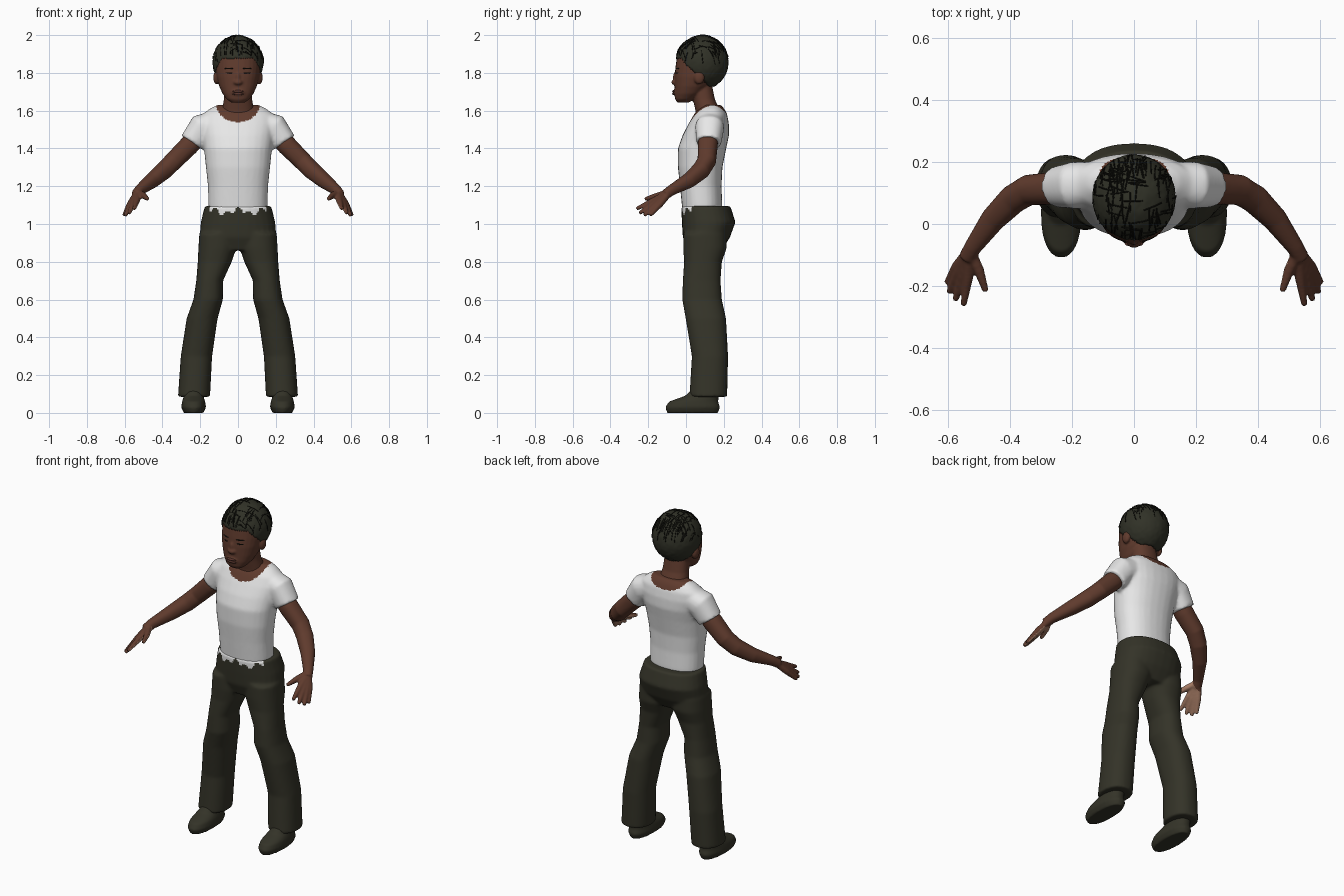
import bpy, bmesh, math, random
from mathutils import Vector, Matrix

random.seed(4)
cube = bpy.data.objects.get("Cube")
if cube:
    bpy.data.objects.remove(cube)


def material(name, rgb):
    m = bpy.data.materials.new(name)
    m.use_nodes = True
    col = (*rgb, 1)
    m.diffuse_color = col
    bsdf = m.node_tree.nodes["Principled BSDF"]
    bsdf.inputs["Base Color"].default_value = col
    bsdf.inputs["Roughness"].default_value = 0.8
    return m


skin = material("brown skin", (0.115, 0.043, 0.026))
palm = material("light palm skin", (0.38, 0.2, 0.13))
lip = material("lip", (0.1, 0.036, 0.026))
white = material("white cotton", (0.85, 0.85, 0.85))
olive = material("dark olive cloth", (0.034, 0.033, 0.021))
hair_col = material("dark hair", (0.03, 0.031, 0.02))
black = material("black", (0.006, 0.006, 0.004))


def power(v, e=0.88):
    return math.copysign(abs(v) ** e, v)


def loft(bm, rows, s=1, along=False, segs=28):
    """Closed tube through rows of x, y, z, rx, ry; rings lie flat or across the path."""
    pts = [Vector((r[0] * s, r[1], r[2])) for r in rows]
    rings = []
    for i, (p, row) in enumerate(zip(pts, rows)):
        rot = Matrix.Identity(3)
        if along:
            t = pts[min(i + 1, len(pts) - 1)] - pts[max(i - 1, 0)]
            rot = t.to_track_quat('Z', 'Y').to_matrix()
        ring = []
        for k in range(segs):
            a = math.tau * k / segs
            v = Vector((power(math.cos(a)) * row[3], power(math.sin(a)) * row[-1], 0))
            ring.append(bm.verts.new(p + rot @ v))
        rings.append(ring)
    for a, b in zip(rings, rings[1:]):
        for k in range(segs):
            n = (k + 1) % segs
            bm.faces.new((a[k], a[n], b[n], b[k]))
    bm.faces.new(rings[0][::-1])
    bm.faces.new(rings[-1])


def ball(bm, centre, radii, turn=0):
    mat = Matrix.Translation(centre) @ Matrix.Rotation(turn, 4, 'Z') @ Matrix.Diagonal((*radii, 1))
    bmesh.ops.create_uvsphere(bm, u_segments=24, v_segments=16, radius=1, matrix=mat)


def finish(bm, name, mats, voxel=0, smooth=4, rule=None):
    """Turn the bmesh into an object, optionally fusing its pieces and colouring by rule."""
    bmesh.ops.recalc_face_normals(bm, faces=bm.faces)
    mesh = bpy.data.meshes.new(name)
    bm.to_mesh(mesh)
    bm.free()
    ob = bpy.data.objects.new(name, mesh)
    bpy.context.collection.objects.link(ob)
    if voxel:
        r = ob.modifiers.new("fuse", 'REMESH')
        r.mode, r.voxel_size = 'VOXEL', voxel
        sm = ob.modifiers.new("relax", 'SMOOTH')
        sm.factor, sm.iterations = 0.5, smooth
        dg = bpy.context.evaluated_depsgraph_get()
        mesh = bpy.data.meshes.new_from_object(ob.evaluated_get(dg))
        ob.modifiers.clear()
        ob.data = mesh
    mesh.materials.clear()
    for m in mats:
        mesh.materials.append(m)
    for f in mesh.polygons:
        f.use_smooth = True
        f.material_index = int(rule(f.center, f.normal)) if rule else 0
    return ob


SIDES = (("left", 1), ("right", -1))

# Shirt: torso and short sleeves, with a scooped neckline
bm = bmesh.new()
loft(bm, [(0, .085, 1.03, .15, .1), (0, .085, 1.1, .157, .107), (0, .078, 1.2, .159, .11),
          (0, .075, 1.3, .17, .118), (0, .085, 1.4, .18, .128), (0, .105, 1.47, .19, .123),
          (0, .12, 1.53, .2, .107), (0, .13, 1.58, .19, .088), (0, .135, 1.61, .15, .068),
          (0, .14, 1.63, .11, .045)])
for _, s in SIDES:
    loft(bm, [(.12, .13, 1.53, .07), (.19, .125, 1.51, .076), (.245, .12, 1.43, .066)], s, True)


def neckline(c, n):
    depth = .1 if c.y < .13 else .06
    return (c.x / .118) ** 2 + ((c.z - 1.64) / depth) ** 2 < 1


finish(bm, "shirt", [white, skin], .009, 5, neckline)

# Trousers: pelvis and two flared legs
bm = bmesh.new()
loft(bm, [(0, .1, .86, .17, .09), (0, .108, .93, .203, .125), (0, .12, 1.01, .197, .142),
          (0, .105, 1.095, .176, .13)])
for _, s in SIDES:
    loft(bm, [(.105, .1, .95, .1, .115), (.11, .1, .87, .1, .115), (.123, .09, .8, .09, .1),
              (.15, .083, .7, .071, .1), (.158, .085, .6, .078, .105), (.19, .105, .5, .082, .107),
              (.22, .127, .3, .083, .096), (.233, .118, .085, .085, .1)], s)


def hem(c, n):
    return c.y < .03 and c.z > 1.067 + .025 * math.sin(c.x * 75 + 1.5) * math.cos(c.x * 31)


finish(bm, "trousers", [olive, white], .009, 4, hem)

# Shoes
for side, s in SIDES:
    bm = bmesh.new()
    loft(bm, [(.235, .035, 0, .052, .135), (.235, .035, .03, .066, .145), (.235, .04, .06, .061, .13),
              (.235, .085, .09, .052, .09), (.235, .11, .14, .045, .065)], s)
    finish(bm, side + "_shoe", [olive], .007, 3)

# Arms and hands, with pale palms
palm_dir = Vector((-.68, .22, -.68))
TIPS = [((.535, -.17, 1.125), (.55, -.262, 1.08)), ((.553, -.168, 1.11), (.577, -.247, 1.057)),
        ((.566, -.155, 1.105), (.597, -.222, 1.045)), ((.572, -.137, 1.105), (.604, -.19, 1.045)),
        ((.5, -.15, 1.15), (.478, -.218, 1.132))]
for side, s in SIDES:
    bm = bmesh.new()
    loft(bm, [(.2, .12, 1.48, .05), (.26, .115, 1.415, .053), (.34, .11, 1.335, .049),
              (.39, .08, 1.285, .047), (.455, .015, 1.23, .04), (.52, -.075, 1.18, .028),
              (.54, -.11, 1.155, .026)], s, True)
    for knuckle, tip in TIPS:
        loft(bm, [(.53, -.085, 1.17, .018), (*knuckle, .017), (*tip, .01)], s, True, 12)

    def pale(c, n, s=s):
        return c.y < -.1 and Vector((n.x * s, n.y, n.z)).dot(palm_dir) > .35

    finish(bm, side + "_arm", [skin, palm], .006, 3, pale)

# Head: neck, skull, nose and ears fused
bm = bmesh.new()
loft(bm, [(0, .125, 1.54, .1, .07), (0, .115, 1.6, .085, .065), (0, .095, 1.66, .075, .058),
          (0, .075, 1.75, .07, .06)])
loft(bm, [(0, -.015, 1.643, .035, .03), (0, -.008, 1.66, .06, .05), (0, .012, 1.69, .082, .073),
          (0, .032, 1.73, .1, .092), (0, .05, 1.78, .113, .11), (0, .07, 1.83, .12, .126),
          (0, .08, 1.88, .122, .129), (0, .085, 1.94, .09, .1), (0, .085, 1.97, .04, .05)])
ball(bm, (0, -.06, 1.75), (.024, .018, .014))
ball(bm, (0, -.054, 1.775), (.012, .016, .032))
ball(bm, (0, -.053, 1.697), (.038, .016, .02))
for _, s in SIDES:
    ball(bm, (s * .113, .07, 1.775), (.018, .028, .036))
finish(bm, "head", [skin], .006, 3)

# Facial features
bm = bmesh.new()
for z in (1.702, 1.689):
    ball(bm, (0, -.064, z), (.03, .009, .007))
finish(bm, "lips", [lip])
for side, s in SIDES:
    for part, z, h in (("eye", 1.8, .005), ("eyebrow", 1.823, .004)):
        bm = bmesh.new()
        ball(bm, (s * .049, -.044, z), (.026, .007, h), s * .42)
        finish(bm, side + "_" + part, [black])

# Hair: an uneven cap trimmed along the hairline
CENTRE, RADII = Vector((0, .085, 1.855)), Vector((.134, .139, .143))


def on_hair(d, lift=1.0):
    return CENTRE + Vector(a * b for a, b in zip(d.normalized(), RADII)) * lift


def hairline(x, y):
    t = min(max((y - .02) / .1, 0), 1)
    side = min(max((abs(x) - .085) / .03, 0), 1)
    return 1.878 - .15 * t - .05 * side * (1 - t)


bm = bmesh.new()
bmesh.ops.create_icosphere(bm, subdivisions=5, radius=1)
for v in bm.verts:
    v.co = on_hair(v.co, random.uniform(.99, 1.01))
low = [f for f in bm.faces
       if f.calc_center_median().z < hairline(*f.calc_center_median().xy)]
bmesh.ops.delete(bm, geom=low, context='FACES')
hair = finish(bm, "hair", [hair_col])
thick = hair.modifiers.new("thickness", 'SOLIDIFY')
thick.thickness, thick.offset = .02, -1

# Black strands laid over the hair
curve = bpy.data.curves.new("hair_strands", 'CURVE')
curve.dimensions, curve.bevel_depth, curve.bevel_resolution = '3D', .0022, 0
for i in range(150):
    d = Vector((random.gauss(-.15, .6), random.gauss(.2, .7), random.uniform(.1, 1))).normalized()
    axis = Vector((1, 0, 0)) if i % 3 else Vector((0, 1, .2))
    axis += Vector((random.uniform(-.3, .3), random.uniform(-.3, .3), 0))
    path = [on_hair(Matrix.Rotation(a * .1, 3, axis) @ d, random.uniform(1, 1.025)) for a in range(6)]
    path = [p for p in path if p.z > hairline(p.x, p.y) + .01]
    if len(path) > 2:
        sp = curve.splines.new('POLY')
        sp.points.add(len(path) - 1)
        for pt, p in zip(sp.points, path):
            pt.co = (*p, 1)
curve.materials.append(black)
bpy.context.collection.objects.link(bpy.data.objects.new("hair_strands", curve))
